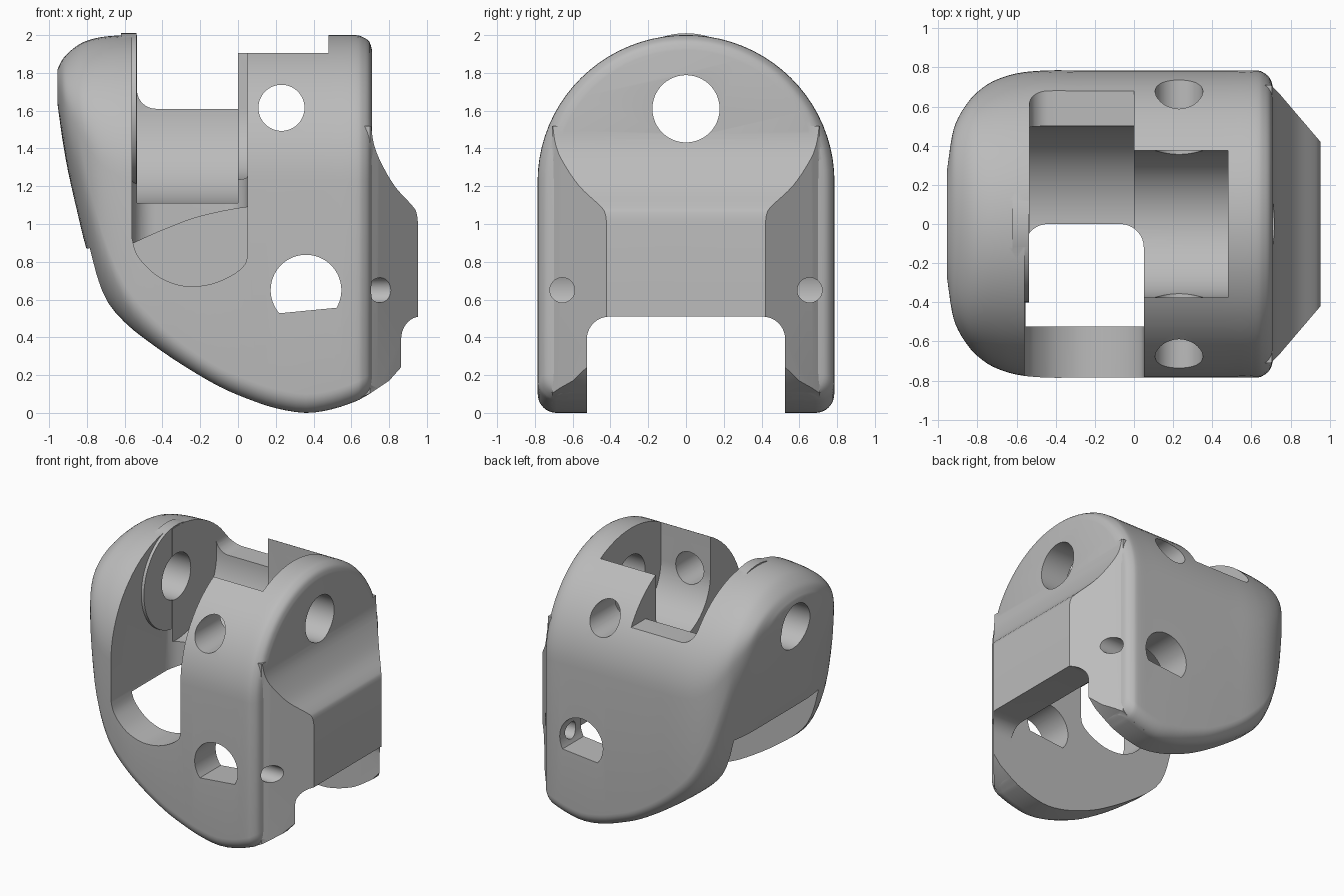
import bpy, bmesh, math
from mathutils import Vector

cube = bpy.data.objects.get("Cube")
if cube:
    bpy.data.objects.remove(cube, do_unlink=True)

grey = bpy.data.materials.new("neutral grey")
grey.use_nodes = True
grey.diffuse_color = (0.5, 0.5, 0.5, 1)
grey.node_tree.nodes["Principled BSDF"].inputs["Base Color"].default_value = (0.5, 0.5, 0.5, 1)


def skin(name, rings):
    """Closed solid through rings that all have the same point count."""
    bm = bmesh.new()
    loops = [[bm.verts.new(p) for p in ring] for ring in rings]
    n = len(loops[0])
    for a, b in zip(loops, loops[1:]):
        for i in range(n):
            j = (i + 1) % n
            bm.faces.new((a[i], a[j], b[j], b[i]))
    bm.faces.new(loops[0])
    bm.faces.new(loops[-1])
    bmesh.ops.recalc_face_normals(bm, faces=bm.faces)
    mesh = bpy.data.meshes.new(name)
    bm.to_mesh(mesh)
    bm.free()
    mesh.materials.append(grey)
    obj = bpy.data.objects.new(name, mesh)
    bpy.context.collection.objects.link(obj)
    return obj


def prism(name, pts, axis, lo, hi):
    """Extrude a 2D outline along x (outline y,z), y (x,z) or z (x,y)."""
    place = {"x": lambda u, v, d: (d, u, v),
             "y": lambda u, v, d: (u, d, v),
             "z": lambda u, v, d: (u, v, d)}[axis]
    return skin(name, [[place(u, v, d) for u, v in pts] for d in (lo, hi)])


def circle(cu, cv, r, n=64, start=0.0, sweep=2 * math.pi):
    steps = n if sweep > 6 else n - 1
    return [(cu + r * math.cos(start + sweep * i / steps),
             cv + r * math.sin(start + sweep * i / steps)) for i in range(n)]


def box(u0, u1, v0, v1):
    return [(u0, v0), (u1, v0), (u1, v1), (u0, v1)]


def spline(rows, sub):
    """Catmull-Rom resampling of rows of numbers."""
    out = []
    for i in range(len(rows) - 1):
        quad = [rows[max(i - 1, 0)], rows[i], rows[i + 1], rows[min(i + 2, len(rows) - 1)]]
        for k in range(sub):
            t = k / sub
            out.append([b + 0.5 * t * (c - a + t * (2 * a - 5 * b + 4 * c - d + t * (3 * (b - c) + d - a)))
                        for a, b, c, d in zip(*quad)])
    return out + [list(rows[-1])]


def combine(target, tool, operation):
    mod = target.modifiers.new("cut", "BOOLEAN")
    mod.operation, mod.object, mod.solver = operation, tool, "EXACT"
    bpy.context.view_layer.objects.active = target
    bpy.ops.object.modifier_apply(modifier=mod.name)
    bpy.data.objects.remove(tool, do_unlink=True)


def section(x, w, t, b, ry, rz):
    """Arched cross-section with rounded lower corners."""
    rise = min(w * 0.987, (t - b) * 0.5)
    c = t - rise
    rz = min(rz, 0.9 * (c - b))
    ring = [(x, w * math.cos(a), c + rise * math.sin(a))
            for a in (math.pi * i / 40 for i in range(41))]
    for side in (-1, 1):
        for k in range(9):
            a = math.pi / 2 * (k if side < 0 else 8 - k) / 8
            ring.append((x, side * (w - ry + ry * math.cos(a)), b + rz - rz * math.sin(a)))
    return ring


# Arched main body: x, half width, top, bottom, corner width, corner height
stations = [
    (-0.955, 0.28, 1.82, 1.62, 0.20, 0.08), (-0.93, 0.45, 1.87, 1.45, 0.35, 0.20),
    (-0.90, 0.54, 1.905, 1.28, 0.40, 0.30), (-0.85, 0.62, 1.945, 1.06, 0.40, 0.40),
    (-0.80, 0.675, 1.97, 0.86, 0.38, 0.40), (-0.72, 0.73, 1.99, 0.63, 0.30, 0.33),
    (-0.60, 0.77, 2.0, 0.48, 0.20, 0.20), (-0.45, 0.785, 2.0, 0.36, 0.14, 0.14),
    (-0.28, 0.785, 2.0, 0.245, 0.11, 0.11), (-0.10, 0.785, 2.0, 0.14, 0.1, 0.1),
    (0.05, 0.785, 2.0, 0.075, 0.1, 0.1), (0.20, 0.785, 2.0, 0.025, 0.1, 0.1),
    (0.36, 0.785, 2.0, 0.0, 0.1, 0.1), (0.50, 0.785, 2.0, 0.02, 0.1, 0.1),
    (0.62, 0.785, 2.0, 0.06, 0.1, 0.1), (0.66, 0.775, 1.99, 0.08, 0.1, 0.1),
    (0.695, 0.745, 1.965, 0.10, 0.1, 0.1), (0.71, 0.70, 1.92, 0.11, 0.1, 0.1)]
body = skin("knuckle_body", [section(*s) for s in spline(stations, 3)])

# Chamfered block on the +x side
block_side = spline([(0.705, 1.52), (0.72, 1.42), (0.76, 1.32), (0.83, 1.2), (0.92, 1.1),
                     (0.945, 1.06), (0.953, 1.0)], 4)
block_side += [(0.953, 0.5), (0.9, 0.46), (0.88, 0.42), (0.88, 0.26), (0.8, 0.17),
               (0.71, 0.11), (0.6, 0.055), (0.5, 0.022), (0.5, 1.52)]
block = prism("side_block", block_side, "y", -0.9, 0.9)
plan = [(0.4, -0.71), (0.70, -0.71), (0.74, -0.67), (0.953, -0.42)]
plan += [(x, -y) for x, y in reversed(plan)]
combine(block, prism("block_plan", plan, "z", -0.1, 2.1), "INTERSECT")
combine(body, block, "UNION")

# Arched hollow between the two lower walls
hollow = [(-1.2, 0.86), (-0.8, 0.87), (-0.55, 0.9)]
hollow += spline([(-0.54, 0.905), (-0.38, 0.975), (-0.2, 1.04), (0.055, 1.09), (0.3, 1.1),
                  (0.5, 1.08), (0.65, 0.98), (0.7, 0.8)], 4)
hollow += [(0.7, -0.2), (-1.2, -0.2)]
combine(body, prism("hollow_cutter", hollow, "y", -0.525, 0.525), "DIFFERENCE")
channel = [(0.525, -0.2)] + circle(0.405, 0.39, 0.12, 10, 0, math.pi / 2)
channel += [(-y, z) for y, z in reversed(channel)]
combine(body, prism("channel_cutter", channel, "x", -1.3, 1.3), "DIFFERENCE")

# U-shaped front opening with rounded back corners
u_low = spline([(-0.56, 0.92), (-0.53, 0.83), (-0.44, 0.735), (-0.34, 0.685), (-0.25, 0.67),
                (-0.14, 0.683), (-0.03, 0.73), (0.035, 0.785), (0.05, 0.84)], 4)
u_cut = prism("u_cutter", [(-0.56, 2.3)] + u_low + [(0.05, 2.3)], "y", -1, 0.2)
u_plan = [(-0.7, -1.1), (0.05, -1.1)] + circle(-0.07, -0.12, 0.12, 10, 0, math.pi / 2)
u_plan += circle(-0.44, -0.12, 0.12, 10, math.pi / 2, math.pi / 2) + [(-0.7, -0.12)]
combine(u_cut, prism("u_plan", u_plan, "z", 0.2, 2.6), "INTERSECT")
combine(body, u_cut, "DIFFERENCE")

# Raised disc on the inner left wall
combine(body, prism("inner_boss", circle(0, 1.61, 0.4), "x", -0.62, -0.537), "UNION")

# Large round pocket, and the lowered back wall above it
combine(body, prism("pocket_cutter", circle(0, 1.61, 0.5, 96), "x", -0.535, 0.0), "DIFFERENCE")
notch = circle(-0.435, 1.71, 0.1, 10, math.pi, math.pi / 2) + [(0.0, 1.61), (0.0, 2.3), (-0.535, 2.3)]
combine(body, prism("notch_cutter", notch, "y", -0.1, 1.0), "DIFFERENCE")

# Narrower round-bottomed slot next to it
slot = circle(0, 1.61, 0.375, 49, math.pi, math.pi) + [(0.375, 2.3), (-0.375, 2.3)]
combine(body, prism("slot_cutter", slot, "x", -0.02, 0.48), "DIFFERENCE")

# Pin hole along x and cross hole along y
combine(body, prism("pin_cutter", circle(0, 1.61, 0.178), "x", -1.3, 1.3), "DIFFERENCE")
combine(body, prism("cross_cutter", circle(0.23, 1.615, 0.122), "y", -1, 1), "DIFFERENCE")

# D-shaped axle hole and the two screw holes that reach it
d_hole = circle(0.36, 0.65, 0.187, 48, math.radians(-30), math.radians(251))
combine(body, prism("axle_cutter", d_hole, "y", -1, 1), "DIFFERENCE")
for side in (-1, 1):
    combine(body, prism("screw_cutter", circle(side * 0.655, 0.65, 0.066, 32), "x", 0.4, 1.2), "DIFFERENCE")

# One material and smooth shading with sharp edges kept
body.data.materials.clear()
body.data.materials.append(grey)
bpy.ops.object.select_all(action="DESELECT")
body.select_set(True)
bpy.context.view_layer.objects.active = body
bpy.ops.object.shade_smooth_by_angle(angle=math.radians(30))
